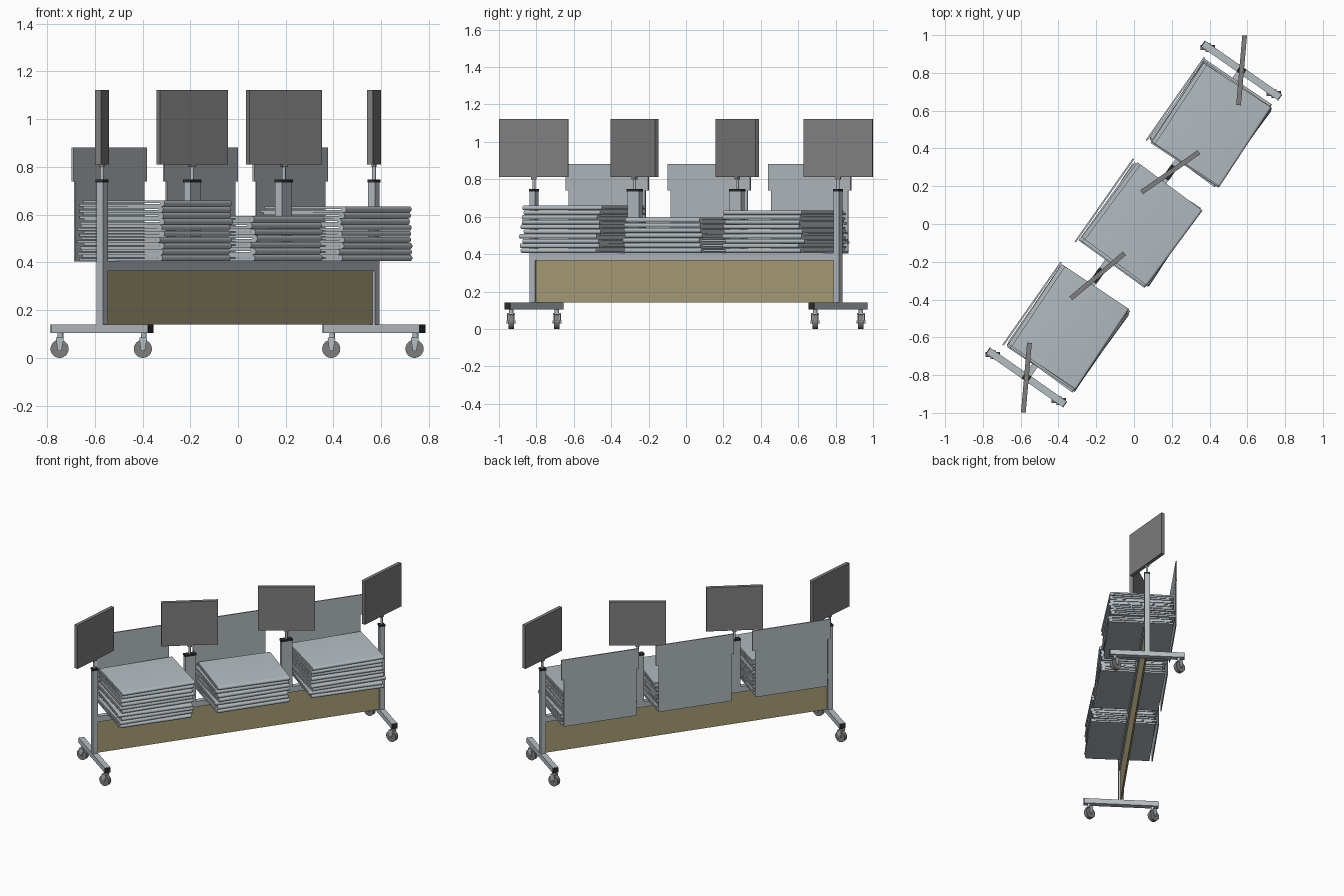
import bpy, bmesh, math, random
from mathutils import Matrix, Vector

random.seed(4)
if "Cube" in bpy.data.objects:
    bpy.data.objects.remove(bpy.data.objects["Cube"], do_unlink=True)


def material(name, r, g, b):
    m = bpy.data.materials.new(name)
    m.use_nodes = True
    m.diffuse_color = (r, g, b, 1)
    m.node_tree.nodes["Principled BSDF"].inputs["Base Color"].default_value = (r, g, b, 1)
    return m


LIGHT = material("pale blue grey", 0.46, 0.51, 0.54)
TAN = material("tan board", 0.41, 0.355, 0.195)
GREY = material("mid grey", 0.21, 0.21, 0.21)
BLACK = material("near black", 0.025, 0.025, 0.025)

# The whole rack stands diagonally: local x runs along it, local +y is its back
RACK = Matrix.Rotation(math.radians(55), 4, 'Z')


def finish(bm, name, mat, matrix):
    bmesh.ops.recalc_face_normals(bm, faces=bm.faces)
    mesh = bpy.data.meshes.new(name)
    bm.to_mesh(mesh)
    bm.free()
    mesh.materials.append(mat)
    ob = bpy.data.objects.new(name, mesh)
    ob.matrix_world = matrix
    bpy.context.collection.objects.link(ob)
    return ob


def box(name, mat, centre, size, base=RACK, turn=0):
    bm = bmesh.new()
    bmesh.ops.create_cube(bm, size=1)
    bmesh.ops.scale(bm, vec=size, verts=bm.verts)
    place = Matrix.Translation(centre) @ Matrix.Rotation(math.radians(turn), 4, 'Z')
    return finish(bm, name, mat, base @ place)


def rod(name, mat, centre, radius, length, sides=16, base=RACK, axis='Z'):
    bm = bmesh.new()
    bmesh.ops.create_cone(bm, cap_ends=True, segments=sides, radius1=radius,
                          radius2=radius, depth=length)
    place = Matrix.Translation(centre)
    if axis == 'Y':
        place = place @ Matrix.Rotation(math.pi / 2, 4, 'X')
    return finish(bm, name, mat, base @ place)


def prism(name, mat, outline, width, matrix):
    """Extrude a (y, z) outline along x, centred."""
    bm = bmesh.new()
    face = bm.faces.new([bm.verts.new((-width / 2, y, z)) for y, z in outline])
    moved = bmesh.ops.extrude_face_region(bm, geom=[face])["geom"]
    bmesh.ops.translate(bm, vec=(width, 0, 0),
                        verts=[v for v in moved if isinstance(v, bmesh.types.BMVert)])
    return finish(bm, name, mat, matrix)


def caster(name, at):
    x, y, _ = at
    here = Matrix.Translation((x, y, 0))
    rod(name + "_stem", LIGHT, (0, 0, 0.096), 0.012, 0.025, base=here)
    box(name + "_fork_bridge", LIGHT, (-0.003, 0, 0.081), (0.03, 0.042, 0.008), here)
    for s in (-1, 1):
        prism(name + "_fork_side", LIGHT,
              [(-0.018, 0.082), (0.015, 0.082), (0.008, 0.03), (-0.008, 0.03)],
              0.004, here @ Matrix.Translation((-0.004, s * 0.019, 0))
              @ Matrix.Rotation(math.pi / 2, 4, 'Z'))
    rod(name + "_wheel", GREY, (-0.004, 0, 0.038), 0.038, 0.028, 24, here, 'Y')
    rod(name + "_axle", LIGHT, (-0.004, 0, 0.038), 0.008, 0.048, 12, here, 'Y')


# End frames: foot, end caps, casters and post
for s, side in ((-1, "right"), (1, "left")):
    x = s * 0.992
    box(side + "_foot", LIGHT, (x, 0, 0.123), (0.038, 0.49, 0.036))
    for e, end in ((-1, "front"), (1, "back")):
        box(f"{side}_{end}_foot_cap", BLACK, (x, e * 0.247, 0.123), (0.038, 0.006, 0.036))
        caster(f"{side}_{end}_caster", RACK @ Vector((x, e * 0.213, 0)))
    box(side + "_end_post", LIGHT, (x, 0, 0.438), (0.035, 0.035, 0.595))
    box(side + "_end_post_cap", BLACK, (x, 0, 0.741), (0.039, 0.039, 0.012))

# Beam, board and double middle posts
box("beam", LIGHT, (0, 0, 0.385), (1.95, 0.034, 0.04))
box("lower_board", TAN, (0, 0, 0.253), (1.95, 0.012, 0.225))
for s, side in ((-1, "right"), (1, "left")):
    box(side + "_middle_post", LIGHT, (s * 0.333, 0, 0.57), (0.075, 0.034, 0.33))
    box(side + "_middle_post_cap", BLACK, (s * 0.333, 0, 0.741), (0.081, 0.038, 0.012))

# Sign boards on thin stems, each swivelled its own way
for i, (x, heading) in enumerate(((-0.993, 85), (-0.335, 40), (0.335, 35), (0.993, 85))):
    rod(f"sign_stem_{i + 1}", LIGHT, (x, 0, 0.78), 0.008, 0.075)
    box(f"sign_collar_{i + 1}", GREY, (x, 0, 0.805), (0.028, 0.018, 0.012), turn=heading - 55)
    box(f"sign_board_{i + 1}", GREY, (x, 0, 0.967), (0.37, 0.025, 0.312), turn=heading - 55)


def folded_outline(pitch, front, back):
    """A sheet folded in two: round fold at the front, open leaves at the back."""
    r, gap = pitch / 2, pitch * 0.07
    arc = [math.radians(90 + 180 * k / 8) for k in range(9)]
    outer = [(front + r + r * math.cos(a), r + r * math.sin(a)) for a in arc]
    return [(back - 0.02, 2 * r)] + outer + [
        (back, 0), (back, r - gap), (front + 2 * r, r - gap),
        (front + 2 * r, r + gap), (back - 0.02, r + gap)]


# Stacks of folded sheets, each with a backing card and a wider header
for n, (x, layers, top) in enumerate(((-0.652, 10, 0.66), (0.018, 7, 0.595), (0.67, 9, 0.635))):
    pitch = (top - 0.406) / layers
    for k in range(layers):
        place = Matrix.Translation((x + random.uniform(-0.01, 0.01),
                                    random.uniform(-0.006, 0.006), 0.406 + k * pitch))
        skew = Matrix.Rotation(math.radians(random.uniform(-1.8, 1.8)), 4, 'Z')
        ob = prism(f"stack_{n + 1}_sheet_{k + 1}", LIGHT,
                   folded_outline(pitch * 0.98, -0.245, 0.185),
                   random.uniform(0.49, 0.512), RACK @ place @ skew)
        bpy.ops.object.select_all(action='DESELECT')
        ob.select_set(True)
        bpy.context.view_layer.objects.active = ob
        bpy.ops.object.shade_smooth_by_angle(angle=math.radians(35))
    cx = (-0.655, 0.012, 0.668)[n]
    box(f"backing_card_{n + 1}", LIGHT, (cx, 0.2, 0.572), (0.502, 0.007, 0.335))
    box(f"header_card_{n + 1}", LIGHT, (cx, 0.2, 0.811), (0.538, 0.009, 0.143))
